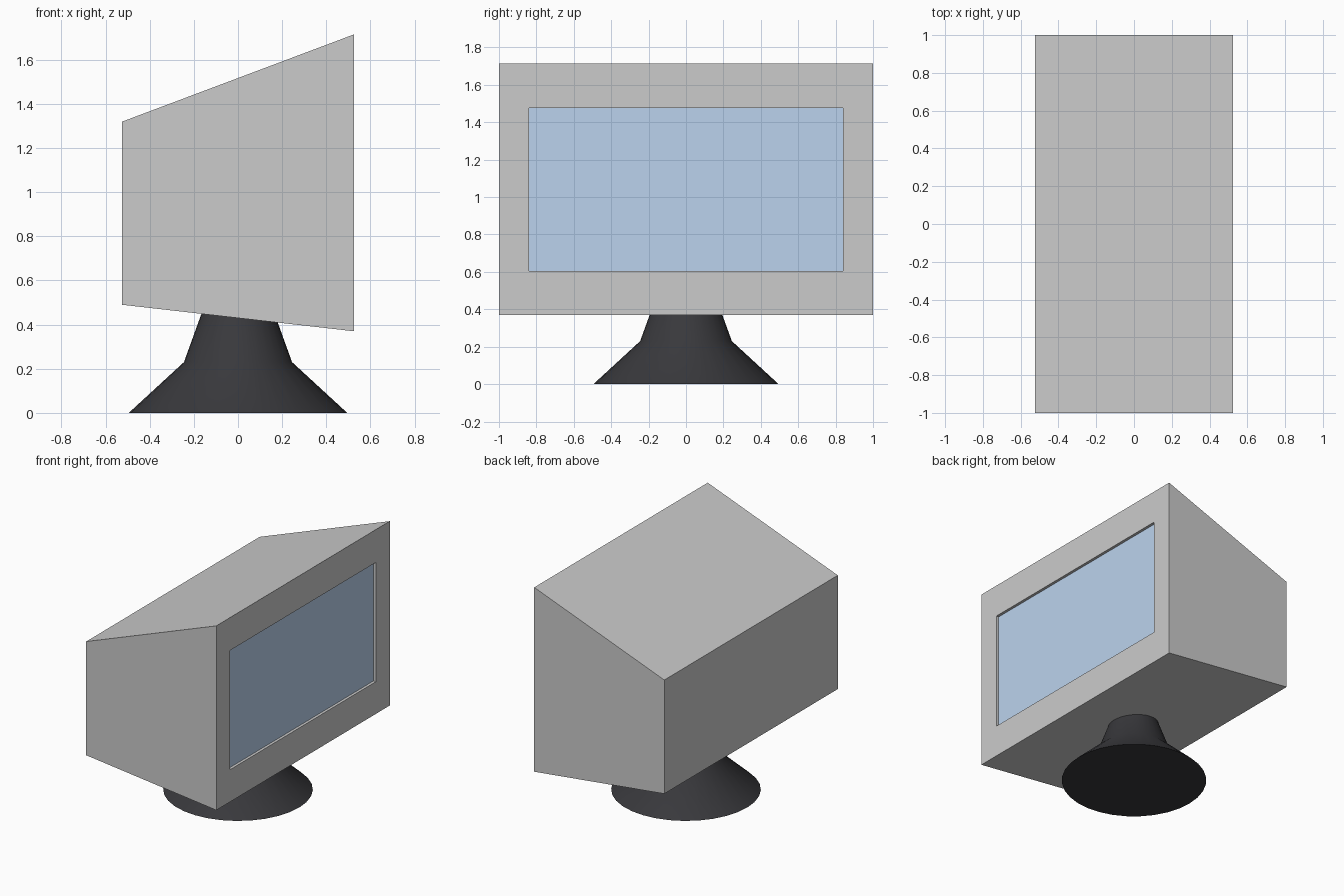
import bpy, bmesh, math

if "Cube" in bpy.data.objects:
    bpy.data.objects.remove(bpy.data.objects["Cube"])

HALF_W = 1.0
FRONT_X = 0.525
RECESS = 0.02
SCREEN_Y, SCREEN_Z0, SCREEN_Z1 = 0.84, 0.605, 1.475


def material(name, color):
    mat = bpy.data.materials.new(name)
    mat.diffuse_color = color
    mat.use_nodes = True
    mat.node_tree.nodes["Principled BSDF"].inputs["Base Color"].default_value = mat.diffuse_color
    return mat


def add_object(name, bm, mat=None):
    mesh = bpy.data.meshes.new(name)
    bm.to_mesh(mesh)
    bm.free()
    obj = bpy.data.objects.new(name, mesh)
    bpy.context.collection.objects.link(obj)
    if mat:
        mesh.materials.append(mat)
    return obj


# Housing: tapered side profile extruded across the width
bm = bmesh.new()
profile = [(-FRONT_X, 0.49), (FRONT_X, 0.37), (FRONT_X, 1.715), (-FRONT_X, 1.32)]
side = bm.faces.new([bm.verts.new((x, -HALF_W, z)) for x, z in profile])
ext = bmesh.ops.extrude_face_region(bm, geom=[side], use_keep_orig=True)
bmesh.ops.translate(bm, vec=(0, 2 * HALF_W, 0),
                    verts=[v for v in ext["geom"] if isinstance(v, bmesh.types.BMVert)])
bmesh.ops.recalc_face_normals(bm, faces=bm.faces[:])

# Bezel and recess for the screen
face = max(bm.faces, key=lambda f: f.calc_center_median().x)
bmesh.ops.inset_individual(bm, faces=[face], thickness=0.16)
mid = face.calc_center_median().z
for v in face.verts:
    v.co.y = math.copysign(SCREEN_Y, v.co.y)
    v.co.z = SCREEN_Z1 if v.co.z > mid else SCREEN_Z0
floor = bmesh.ops.extrude_discrete_faces(bm, faces=[face])["faces"][0]
bmesh.ops.translate(bm, vec=(-RECESS, 0, 0), verts=floor.verts[:])
bmesh.ops.delete(bm, geom=[floor], context='FACES_ONLY')
add_object("housing", bm)

# Screen panel closing the recess
bm = bmesh.new()
corners = [(-SCREEN_Y, SCREEN_Z0), (SCREEN_Y, SCREEN_Z0),
           (SCREEN_Y, SCREEN_Z1), (-SCREEN_Y, SCREEN_Z1)]
bm.faces.new([bm.verts.new((FRONT_X - RECESS, y, z)) for y, z in corners])
add_object("screen", bm, material("screen_blue", (0.5, 0.65, 0.85, 1)))

# Stand: flared foot and tapered neck, stacked rings
bm = bmesh.new()
SIDES = 32
rings = []
for r, z in [(0.495, 0.0), (0.245, 0.23), (0.16, 0.465)]:
    rings.append([bm.verts.new((r * math.cos(a), r * math.sin(a), z))
                  for a in (2 * math.pi * i / SIDES for i in range(SIDES))])
for lo, hi in zip(rings, rings[1:]):
    for i in range(SIDES):
        j = (i + 1) % SIDES
        bm.faces.new((lo[i], lo[j], hi[j], hi[i]))
bm.faces.new(rings[0][::-1])
bm.faces.new(rings[-1])
stand = add_object("stand", bm, material("stand_black", (0.04, 0.04, 0.045, 1)))
bpy.context.view_layer.objects.active = stand
stand.select_set(True)
bpy.ops.object.shade_smooth_by_angle(angle=math.radians(40))
